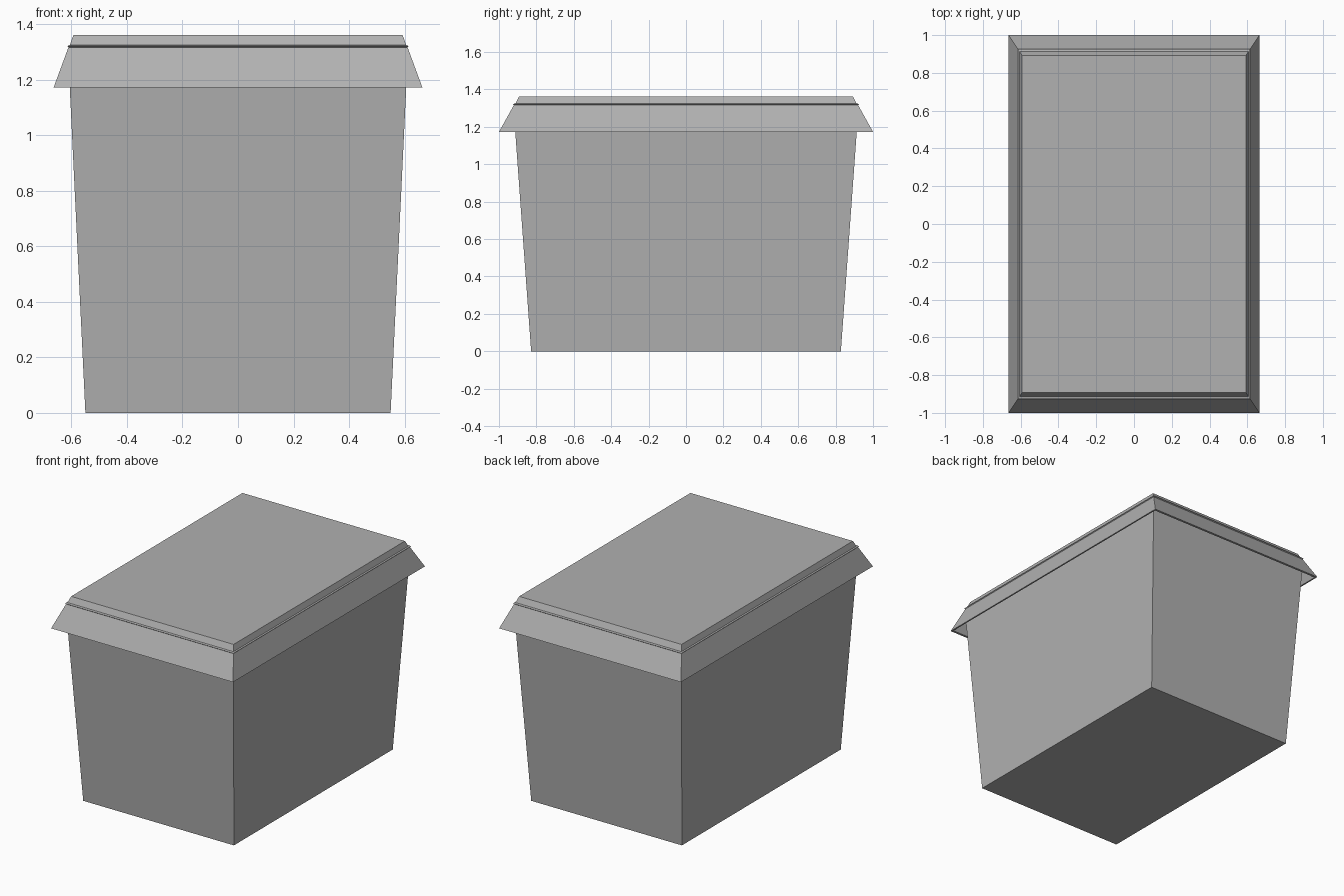
import bpy, bmesh

if "Cube" in bpy.data.objects:
    bpy.data.objects.remove(bpy.data.objects["Cube"])

RATIO = 0.664  # width to length of every rectangular section

grey = bpy.data.materials.new("dark_grey")
grey.diffuse_color = (0.44, 0.44, 0.44, 1)
grey.use_nodes = True
grey.node_tree.nodes["Principled BSDF"].inputs["Base Color"].default_value = grey.diffuse_color


def stacked_rings(name, profile):
    """Loft rectangular rings from (half length, z) pairs and cap both ends."""
    bm = bmesh.new()
    rings = []
    for h, z in profile:
        rings.append([bm.verts.new((sx * h * RATIO, sy * h, z))
                      for sx, sy in ((-1, -1), (1, -1), (1, 1), (-1, 1))])
    for a, b in zip(rings, rings[1:]):
        for i in range(4):
            j = (i + 1) % 4
            bm.faces.new((a[i], a[j], b[j], b[i]))
    bm.faces.new(rings[0][::-1])
    bm.faces.new(rings[-1])
    bmesh.ops.recalc_face_normals(bm, faces=bm.faces)
    mesh = bpy.data.meshes.new(name)
    bm.to_mesh(mesh)
    bm.free()
    mesh.materials.append(grey)
    obj = bpy.data.objects.new(name, mesh)
    bpy.context.collection.objects.link(obj)
    return obj


# Tapered box, continuing up under the lid
stacked_rings("bin_body", [(0.828, 0), (0.921, 1.285)])

# Lid: hollow underside, rim, flared skirt, thin ridge, bevelled top
stacked_rings("lid", [
    (0.925, 1.28), (0.985, 1.173),
    (1.0, 1.173), (0.92, 1.317),
    (0.926, 1.322), (0.912, 1.325),
    (0.893, 1.362),
])
